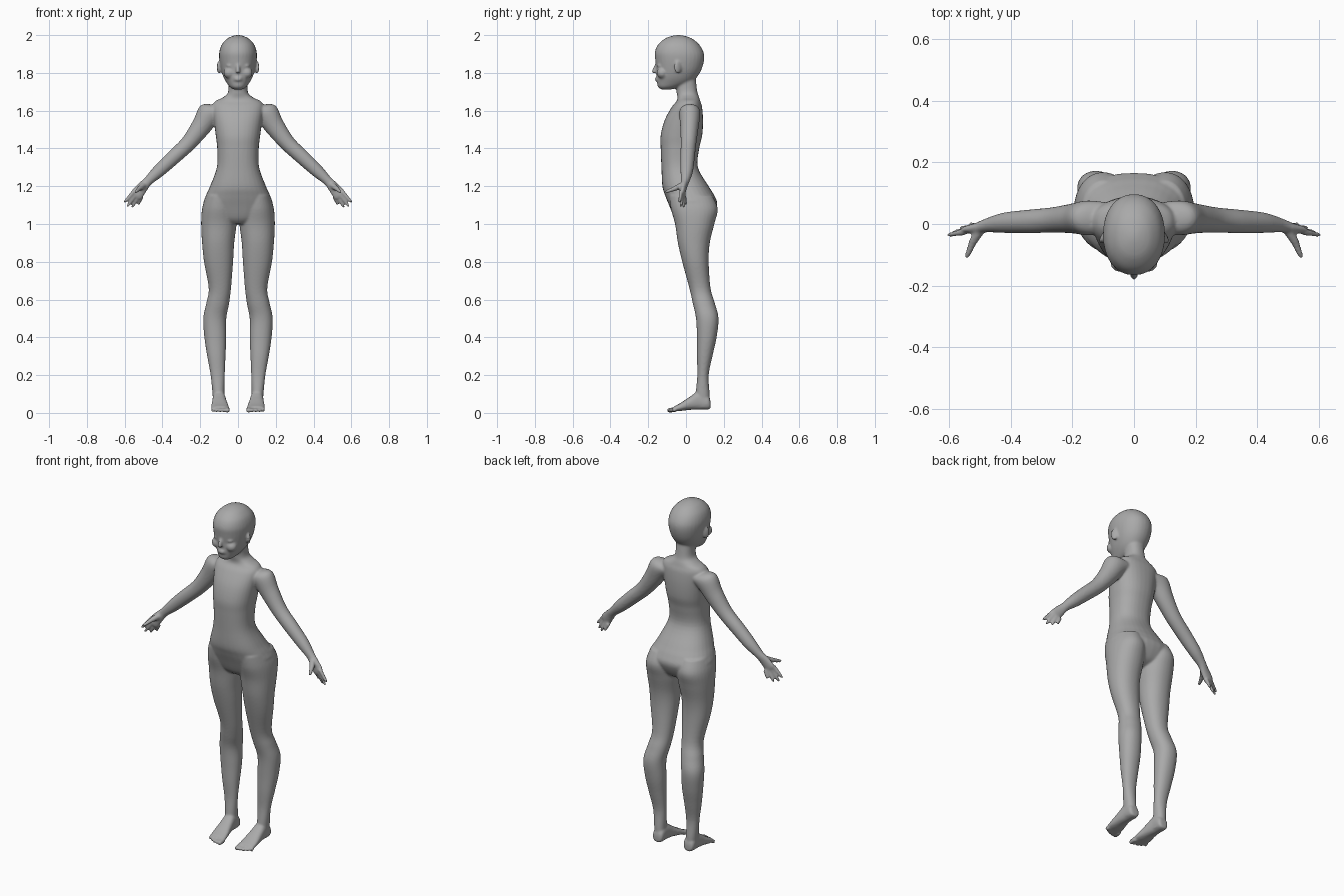
import bpy
import bmesh
from math import cos, sin, pi
from mathutils import Vector, Matrix

default_cube = bpy.data.objects.get("Cube")
if default_cube:
    bpy.data.objects.remove(default_cube)

SIDES = 32
STEPS = 5
bm = bmesh.new()


def catmull(a, b, c, d, t):
    """Smooth interpolation between rows b and c."""
    return [q + 0.5 * t * (r - p + t * (2 * p - 5 * q + 4 * r - s + t * (3 * (q - r) + s - p)))
            for p, q, r, s in zip(a, b, c, d)]


def refine(rows):
    """Insert smooth in-between rows into a table of sections."""
    result = []
    last = len(rows) - 1
    for i in range(last):
        before, after = rows[max(i - 1, 0)], rows[min(i + 2, last)]
        for k in range(STEPS):
            result.append(catmull(before, rows[i], rows[i + 1], after, k / STEPS))
    result.append(rows[last])
    return result


def loft(rings, power=2.0):
    """Skin closed rings given as centre, first half-axis, second half-axis."""
    def bend(value):
        return abs(value) ** (2 / power) * (1 if value >= 0 else -1)

    loops = []
    for centre, u, v in rings:
        loop = []
        for i in range(SIDES):
            angle = 2 * pi * i / SIDES
            loop.append(bm.verts.new(centre + u * bend(cos(angle)) + v * bend(sin(angle))))
        loops.append(loop)
    for low, high in zip(loops, loops[1:]):
        for i in range(SIDES):
            j = (i + 1) % SIDES
            bm.faces.new((low[i], low[j], high[j], high[i]))
    bm.faces.new(loops[0][::-1])
    bm.faces.new(loops[-1])


def upright(rows, side=1, power=2.0):
    """Sections up the z axis: height, inner x, outer x, front y, back y."""
    rings = []
    for z, inner, outer, front, back in refine(rows):
        centre = Vector((side * (inner + outer) / 2, (front + back) / 2, z))
        rings.append((centre, Vector(((outer - inner) / 2, 0, 0)),
                      Vector((0, (back - front) / 2, 0))))
    loft(rings, power)


def symmetric(rows):
    return [(z, -half, half, front, back) for z, half, front, back in rows]


def ball(centre, size, turn=0):
    matrix = Matrix.Translation(centre) @ Matrix.Rotation(turn, 4, "Z") @ Matrix.Diagonal((*size, 1))
    bmesh.ops.create_uvsphere(bm, u_segments=24, v_segments=16, radius=1, matrix=matrix)


def digit(start, end, thick, thin):
    """Tapered finger or toe with a rounded tip."""
    start, end = Vector(start), Vector(end)
    axis = (end - start).normalized()
    u = axis.orthogonal().normalized()
    v = axis.cross(u)
    rings = []
    for t, scale in ((0, 1), (0.5, 1), (0.85, 1), (0.95, 0.8), (1, 0.4)):
        radius = (thick + (thin - thick) * t) * scale
        rings.append((start.lerp(end, t), u * radius, v * radius))
    loft(rings)


# Torso and neck: height, half width, front, back
upright(symmetric([
    (1.0, .08, -.03, .08), (1.03, .14, -.06, .13), (1.1, .182, -.09, .165),
    (1.15, .17, -.11, .15), (1.2, .148, -.125, .12), (1.3, .112, -.13, .063),
    (1.4, .11, -.134, .07), (1.47, .118, -.134, .086), (1.55, .128, -.113, .09),
    (1.62, .135, -.075, .085), (1.65, .12, -.05, .076), (1.67, .08, -.045, .07),
    (1.7, .052, -.05, .06), (1.78, .05, -.055, .05)]), power=2.3)

# Head
upright(symmetric([
    (1.712, .022, -.13, -.08), (1.725, .043, -.148, -.03), (1.75, .062, -.153, .03),
    (1.78, .078, -.156, .06), (1.82, .091, -.157, .083), (1.87, .099, -.163, .096),
    (1.91, .099, -.165, .093), (1.95, .086, -.148, .07), (1.98, .059, -.114, .035),
    (1.994, .032, -.08, 0), (2, .008, -.05, -.03)]), power=2.15)

# Nose and mouth
digit((0, -.153, 1.85), (0, -.172, 1.805), .008, .012)
ball((0, -.169, 1.807), (.013, .012, .009))
for height in (1.772, 1.762):
    ball((0, -.152, height), (.022, .013, .006))

for side in (1, -1):
    # Ears, cheeks and closed eyelids
    ball((side * .1, -.043, 1.83), (.009, .022, .034), side * .5)
    ball((side * .045, -.125, 1.8), (.032, .03, .03))
    ball((side * .04, -.137, 1.838), (.022, .016, .01))

    # Leg: height, inner x, outer x, front, back
    upright([
        (.03, .07, .13, .06, .125), (.1, .072, .135, .052, .125),
        (.2, .07, .145, .06, .12), (.3, .066, .163, .058, .14),
        (.4, .062, .178, .058, .162), (.5, .062, .184, .053, .172),
        (.58, .047, .168, .036, .153), (.66, .037, .155, .018, .13),
        (.8, .026, .18, -.02, .12), (.9, .02, .19, -.043, .126),
        (1, .008, .195, -.058, .15), (1.08, .01, .19, -.08, .168),
        (1.15, .02, .17, -.09, .14)], side, 2.15)

    # Foot: distance along y, middle x, half width, sole, top
    foot = refine([
        (.13, .1, .018, .025, .06), (.118, .1, .032, .018, .09),
        (.07, .1, .034, .017, .115), (.02, .098, .04, .016, .085),
        (-.03, .095, .047, .01, .052), (-.065, .093, .046, .008, .034)])
    loft([(Vector((side * x, y, (sole + top) / 2)), Vector((half, 0, 0)),
           Vector((0, 0, (top - sole) / 2))) for y, x, half, sole, top in foot], 2.4)

    # Toes, big toe on the inside
    for i in range(5):
        x = .056 + i * .0195
        radius = .014 if i == 0 else .0105
        digit((side * x, -.055, .018), (side * x, -.1 + i * i * .0018, .012), radius, radius * .85)

    # Arm: centre x, middle y, centre z, half height, half depth
    across = Vector((side * .72, 0, .69))
    arm = refine([
        (.09, .02, 1.6, .045, .05), (.15, .02, 1.585, .064, .056),
        (.2, .018, 1.51, .053, .048), (.265, .013, 1.425, .042, .041),
        (.345, .008, 1.35, .039, .038), (.42, .004, 1.28, .034, .033),
        (.475, -.004, 1.228, .025, .023), (.505, -.013, 1.195, .03, .018),
        (.535, -.018, 1.158, .034, .013), (.543, -.02, 1.148, .024, .008)])
    loft([(Vector((side * x, y, z)), across * height, Vector((0, depth, 0)))
          for x, y, z, height, depth in arm])

    # Fingers and thumb
    for start, end in (((.552, -.026, 1.172), (.604, -.036, 1.112)),
                       ((.54, -.02, 1.16), (.588, -.028, 1.09)),
                       ((.526, -.014, 1.15), (.562, -.012, 1.086)),
                       ((.51, -.008, 1.145), (.53, 0, 1.1))):
        digit((side * start[0], *start[1:]), (side * end[0], *end[1:]), .011, .0075)
    digit((side * .5, -.02, 1.205), (side * .526, -.065, 1.185), .017, .013)
    digit((side * .522, -.058, 1.188), (side * .543, -.11, 1.168), .013, .008)

bmesh.ops.recalc_face_normals(bm, faces=bm.faces[:])
mesh = bpy.data.meshes.new("mannequin_body")
bm.to_mesh(mesh)
bm.free()
body = bpy.data.objects.new("mannequin_body", mesh)
bpy.context.collection.objects.link(body)

# Plain grey material
grey = bpy.data.materials.new("plain grey")
grey.use_nodes = True
colour = (0.4, 0.4, 0.4, 1)
grey.diffuse_color = colour
grey.node_tree.nodes["Principled BSDF"].inputs["Base Color"].default_value = colour
mesh.materials.append(grey)

# Fuse the parts into one smooth skin
fuse = body.modifiers.new("fuse", "REMESH")
fuse.mode = "VOXEL"
fuse.voxel_size = 0.006
fuse.use_smooth_shade = True
soften = body.modifiers.new("soften", "SMOOTH")
soften.factor = 0.5
soften.iterations = 5
